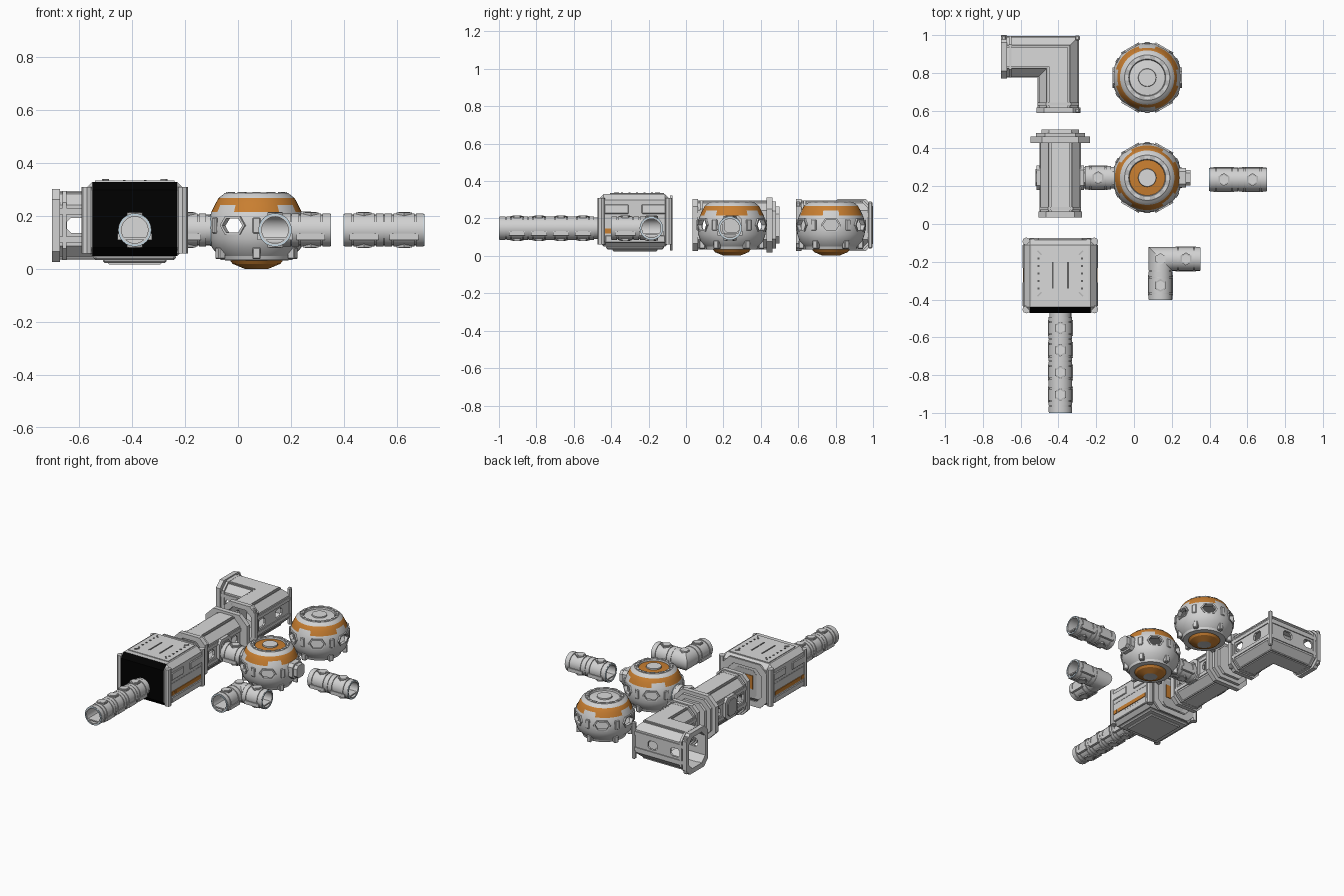
import bpy, bmesh, math
from mathutils import Vector, Matrix

if "Cube" in bpy.data.objects:
    bpy.data.objects.remove(bpy.data.objects["Cube"])

# Palette
COLOURS = {"hull grey": (.64, .64, .64), "pale panel": (.7, .7, .7), "trim grey": (.5, .5, .5),
           "dark recess": (.12, .12, .12), "orange": (.58, .21, .03), "black": (0, 0, 0),
           "pale blue": (.55, .7, .8)}
MATS = []
for label, rgb in COLOURS.items():
    m = bpy.data.materials.new(label)
    m.use_nodes = True
    m.diffuse_color = (*rgb, 1)
    m.node_tree.nodes["Principled BSDF"].inputs["Base Color"].default_value = (*rgb, 1)
    MATS.append(m)
HULL, PALE, TRIM, DARK, ORANGE, BLACK, BLUE = range(len(MATS))
PARTS = []


def finish(name, bm, mat=HULL, keep=False):
    bmesh.ops.recalc_face_normals(bm, faces=bm.faces[:])
    mesh = bpy.data.meshes.new(name)
    bm.to_mesh(mesh)
    bm.free()
    for m in (MATS if keep else [MATS[mat]]):
        mesh.materials.append(m)
    ob = bpy.data.objects.new(name, mesh)
    bpy.context.collection.objects.link(ob)
    PARTS.append(ob)
    return ob


def octagon(w, h, c):
    return [(w, h - c), (w - c, h), (c - w, h), (-w, h - c), (-w, c - h), (c - w, -h), (w - c, -h), (w, c - h)]


def hexagon(w, h):
    return [(w, 0), (w * .6, h), (-w * .6, h), (-w, 0), (-w * .6, -h), (w * .6, -h)]


def circle(r, n=24):
    return [(r * math.cos(math.tau * i / n), r * math.sin(math.tau * i / n)) for i in range(n)]


def rect(u0, u1, v0, v1):
    return [(u0, v0), (u1, v0), (u1, v1), (u0, v1)]


def sweep(name, outer, path, z, mat=HULL, inner=None):
    """Carry a section along a level path with mitred corners."""
    bm = bmesh.new()
    pts = [Vector(p) for p in path]
    dirs = [(b - a).normalized() for a, b in zip(pts, pts[1:])]
    rings = []
    for i, p in enumerate(pts):
        d0, d1 = dirs[max(i - 1, 0)], dirs[min(i, len(dirs) - 1)]
        side = Vector((d0.y + d1.y, -d0.x - d1.x)) / (1 + d0.dot(d1))
        rings.append([[bm.verts.new((p.x + side.x * u, p.y + side.y * u, z + v)) for u, v in loop]
                      for loop in ([outer, inner] if inner else [outer])])

    def bridge(a, b):
        for j in range(len(a)):
            bm.faces.new((a[j - 1], a[j], b[j], b[j - 1]))
    for r0, r1 in zip(rings, rings[1:]):
        for a, b in zip(r0, r1):
            bridge(a, b)
    for ring in (rings[0], rings[-1]):
        if inner:
            bridge(*ring)
        else:
            bm.faces.new(ring[0])
    return finish(name, bm, mat)


def box(name, centre, size, mat=HULL, bevel=0, turn=0, rule=None):
    bm = bmesh.new()
    bmesh.ops.create_cube(bm, size=1)
    bmesh.ops.scale(bm, vec=size, verts=bm.verts[:])
    if bevel:
        bmesh.ops.bevel(bm, geom=bm.edges[:], offset=bevel, segments=1, affect='EDGES')
    bm.transform(Matrix.Translation(centre) @ Matrix.Rotation(turn, 4, 'Z'))
    if rule:
        bmesh.ops.recalc_face_normals(bm, faces=bm.faces[:])
        for f in bm.faces:
            f.material_index = rule(f.normal)
    return finish(name, bm, mat, rule is not None)


def prism(name, centre, r, depth, n=6, mat=HULL):
    bm = bmesh.new()
    bmesh.ops.create_cone(bm, cap_ends=True, segments=n, radius1=r, radius2=r,
                          depth=depth, matrix=Matrix.Translation(centre))
    return finish(name, bm, mat)


def lathe(name, cx, cy, prof, phase=0, seg=48):
    """Turn rows of (radius, height, colour); a colour may be a rule on the angle."""
    bm = bmesh.new()
    angles = [math.tau * i / seg for i in range(seg)]
    rows = [[bm.verts.new((cx + r * math.cos(a), cy + r * math.sin(a), z)) for a in angles]
            for r, z, _ in prof]
    for k in range(len(prof) - 1):
        for i in range(seg):
            j = (i + 1) % seg
            f = bm.faces.new((rows[k][i], rows[k][j], rows[k + 1][j], rows[k + 1][i]))
            c = prof[k][2]
            f.material_index = c(angles[i] + math.pi / seg - phase) if callable(c) else c
    bmesh.ops.remove_doubles(bm, verts=bm.verts[:], dist=1e-5)
    return finish(name, bm, keep=True)


def cut(ob, cutters):
    bpy.context.view_layer.objects.active = ob
    for c in cutters:
        c.hide_render = True
        mod = ob.modifiers.new("opening", 'BOOLEAN')
        mod.operation, mod.solver, mod.object = 'DIFFERENCE', 'EXACT', c
        bpy.ops.object.modifier_apply(modifier=mod.name)
        PARTS.remove(c)
        bpy.data.objects.remove(c)


# Round tubes: hollow core, collars, side rails, hatches
TZ = .148


def dress(name, a, b, count):
    a, b = Vector(a), Vector(b)
    step = (b - a) / count
    for i in range(count):
        at = lambda t: a + step * (i + t)
        for s, e in ((.01, .2), (.24, .76), (.8, .99)):
            sweep(name + "_collar", circle(.063), (at(s), at(e)), TZ, HULL, circle(.052))
        for s in (-1, 1):
            sweep(name + "_rail", rect(s * .05, s * .066, -.038, -.014), (at(.14), at(.86)), TZ, HULL)
            mid = at(.5)
            prism(name + "_hatch_frame", (mid.x, mid.y, TZ + s * .058), .034, .015, 6, TRIM)
            prism(name + "_hatch", (mid.x, mid.y, TZ + s * .06), .025, .015, 6, PALE)


def tube(name, path, runs):
    sweep(name + "_core", circle(.058), path, TZ, HULL, circle(.05))
    sweep(name + "_floor", rect(-.04, .04, -.036, -.028), path, TZ, PALE)
    for a, b, n in runs:
        dress(name, a, b, n)
    for end, nxt in ((path[0], path[1]), (path[-1], path[-2])):
        end, nxt = Vector(end), Vector(nxt)
        d = (nxt - end).normalized()
        sweep(name + "_end_seal", circle(.061), (end - d * .002, end + d * .006), TZ, BLUE, circle(.056))


tube("long_tube", [(-.39, -.998), (-.39, -.455)], [((-.39, -.962), (-.39, -.492), 4)])
sweep("long_tube_end_collar", circle(.063), [(-.39, -.996), (-.39, -.966)], TZ, HULL, circle(.052))
sweep("long_tube_bulkhead", circle(.05), [(-.39, -.5), (-.39, -.478)], TZ, PALE)
tube("short_tube", [(.4, .235), (.703, .235)], [((.4, .235), (.703, .235), 2)])
tube("link_tube", [(-.29, .245), (-.1, .245)], [((-.26, .245), (-.12, .245), 1)])
elbow = [(.14, -.4), (.14, -.185), (.35, -.185)]
tube("elbow_tube", elbow, [(elbow[0], (.14, -.25), 1), ((.2, -.185), elbow[2], 1)])
sweep("elbow_corner", circle(.063), [(.14, -.247), elbow[1], (.2, -.185)], TZ, HULL, circle(.05))
prism("elbow_corner_hatch", (.14, -.185, TZ + .06), .03, .015, 6, PALE)

# Octagonal corridors
CZ = .165


def corridor(name, path, windows, ends):
    shell = sweep(name + "_shell", octagon(.104, .122, .045), path, CZ, HULL, octagon(.09, .108, .04))
    slot = octagon(.035, .028, .014)
    cut(shell, [sweep("cutter", slot, w, CZ) for w in windows])
    for s in (-1, 1):
        sweep(name + "_spine", rect(-.05, .05, s * .118, s * .13), path, CZ, PALE)
        for u in (-1, 1):
            sweep(name + "_seam", rect(u * .054, u * .062, s * .112, s * .127), path, CZ, TRIM)
            sweep(name + "_belt", rect(u * .098, u * .11, s * .042, s * .065), path, CZ, HULL)
    for a, b in ends:
        a, b = Vector(a), Vector(b)
        d = (b - a).normalized()
        sweep(name + "_collar", octagon(.116, .138, .04), (a, a + d * .03), CZ, HULL, octagon(.088, .105, .038))
        sweep(name + "_inner_collar", octagon(.11, .131, .044), (a + d * .04, a + d * .055), CZ, HULL,
              octagon(.09, .108, .04))


p = [(-.703, .885), (-.4, .885), (-.4, .587)]
corridor("corner_corridor", p,
         [[(-.61, .7), (-.61, 1.1)], [(-.44, .93), (-.44, 1.1)], [(-.6, .68), (-.2, .68)], [(-.35, .86), (-.2, .86)]],
         [(p[0], p[1]), (p[2], p[1])])
for x, y in ((-.3, .985), (-.69, .985), (-.3, .6)):
    box("corner_corridor_post", (x, y, CZ), (.026, .026, .25), HULL, .006)

p = [(-.39, .035), (-.39, .45)]
corridor("straight_corridor", p, [[(-.6, y), (-.2, y)] for y in (.12, .37)], [(p[0], p[1])])
sweep("bulkhead_flange", octagon(.157, .147, .06), [(-.39, .43), (-.39, .462)], CZ)
sweep("bulkhead_step", octagon(.13, .125, .05), [(-.39, .46), (-.39, .482)], CZ, HULL)
sweep("bulkhead_cap", octagon(.1, .1, .04), [(-.39, .48), (-.39, .5)], CZ, PALE)
for s in (-1, 1):
    x = -.39 + s * .1
    sweep("side_port", octagon(.065, .075, .025), [(x, .245), (x + s * .025, .245)], CZ)
    sweep("side_port_door", octagon(.045, .055, .02), [(x, .245), (x + s * .032, .245)], CZ, TRIM)


# Domed pods: turned hull, cavity, windows, brackets
def band(a):
    return ORANGE if math.cos(4 * a) > -.3 else HULL


def base_spokes(a):
    return DARK if math.cos(12 * a) > .75 else ORANGE


for name, cx, cy, phase, ring in (("front_pod", .07, .245, 0, ORANGE), ("rear_pod", .07, .775, math.pi / 4, PALE)):
    prof = [(0, .003, TRIM), (.044, .001, base_spokes), (.09, .02, ORANGE), (.1, .033, HULL), (.135, .034, HULL),
            (.14, .05, HULL), (.168, .08, HULL), (.18, .115, HULL), (.184, .155, HULL), (.179, .19, HULL),
            (.171, .215, band), (.158, .242, ORANGE), (.144, .268, HULL), (.13, .279, HULL), (.12, .287, TRIM),
            (.098, .287, TRIM), (.094, .277, ring), (.048, .281, TRIM), (.046, .289, PALE), (0, .289, PALE)]
    pod = lathe(name + "_hull", cx, cy, prof, phase)
    hollow = [(0, .06, TRIM), (.12, .06, TRIM), (.158, .1, TRIM), (.168, .15, TRIM), (.155, .2, TRIM),
              (.12, .24, TRIM), (0, .25, TRIM)]
    cutters = [lathe("cutter", cx, cy, hollow)]
    for k in range(6):
        a = k * math.pi / 3
        spoke = lambda r, t=a: (cx + r * math.cos(t), cy + r * math.sin(t))
        cutters.append(sweep("cutter", hexagon(.044, .026), [spoke(.13), spoke(.22)], .165))
        sweep(name + "_window_frame", hexagon(.054, .034), [spoke(.163), spoke(.184)], .165, HULL, hexagon(.044, .026))
        b = a + math.pi / 6
        for r, z, size in ((.182, .165, (.012, .03, .06)), (.158, .06, (.03, .03, .045))):
            box(name + "_bracket", (*spoke(r, b), z), size, HULL, .004, b)
    cut(pod, cutters)
    for k in range(12):
        a = k * math.pi / 6
        box(name + "_top_block", (cx + .109 * math.cos(a), cy + .109 * math.sin(a), .286), (.014, .03, .012), PALE, 0, a)
sweep("front_pod_port", octagon(.042, .042, .018), [(.23, .245), (.3, .245)], .165)
sweep("front_pod_port_ring", octagon(.052, .052, .02), [(.23, .245), (.275, .245)], .165, HULL)

# Square room
RX, RY = -.39, -.272
box("room_body", (RX, RY - .004, .19), (.385, .392, .28), HULL, .032,
    rule=lambda n: BLACK if n.y < -.3 and abs(n.x) < .3 else HULL)
box("room_roof_panel", (RX, RY + .01, .331), (.3, .29, .008), PALE)
for s in (-1, 1):
    box("roof_long_slot", (RX + s * .04, RY, .335), (.01, .14, .004), DARK)
    for t in (-1, 1):
        box("roof_bracket", (RX + s * .11, RY + t * .11 + .01, .336), (.03, .008, .008), TRIM, 0, s * t * .8)
        prism("room_corner_post", (RX + s * .18, RY + t * .18, .185), .021, .25, 8)
        box("room_side_step", (RX + s * .193, RY + t * .1, .25), (.012, .13, .05), PALE, .004)
    for k in range(5):
        box("roof_rivet", (RX + s * .115, RY - .07 + k * .04, .336), (.01, .01, .004), DARK)
    # Side armour and stripes
    box("room_side_sill", (RX + s * .19, RY, .09), (.014, .32, .04), HULL, .004)
    box("room_side_stripe", (RX + s * .194, RY + .015, .134), (.006, .27, .026), ORANGE)
    box("room_side_stripe_dash", (RX + s * .194, RY - .145, .134), (.006, .03, .026), ORANGE)
    box("room_side_groove", (RX + s * .192, RY, .2), (.004, .32, .008), TRIM)
# Underside steps
box("room_base", (RX, RY, .045), (.31, .31, .02), HULL, .008)
box("room_base_inner", (RX, RY, .032), (.24, .24, .016), HULL, .006)
# Back wall
sweep("room_back_frame", octagon(.165, .147, .05), [(RX, -.085), (RX, -.073)], .177, HULL, octagon(.125, .11, .04))
sweep("room_back_door", octagon(.085, .095, .025), [(RX, -.085), (RX, -.078)], .175, TRIM)
box("room_back_door_panel", (RX, -.077, .19), (.12, .006, .09), ORANGE)

# Smooth the round parts, keep the hard edges
bpy.ops.object.select_all(action='DESELECT')
for ob in PARTS:
    ob.select_set(True)
bpy.context.view_layer.objects.active = PARTS[0]
bpy.ops.object.shade_smooth_by_angle(angle=math.radians(25))
